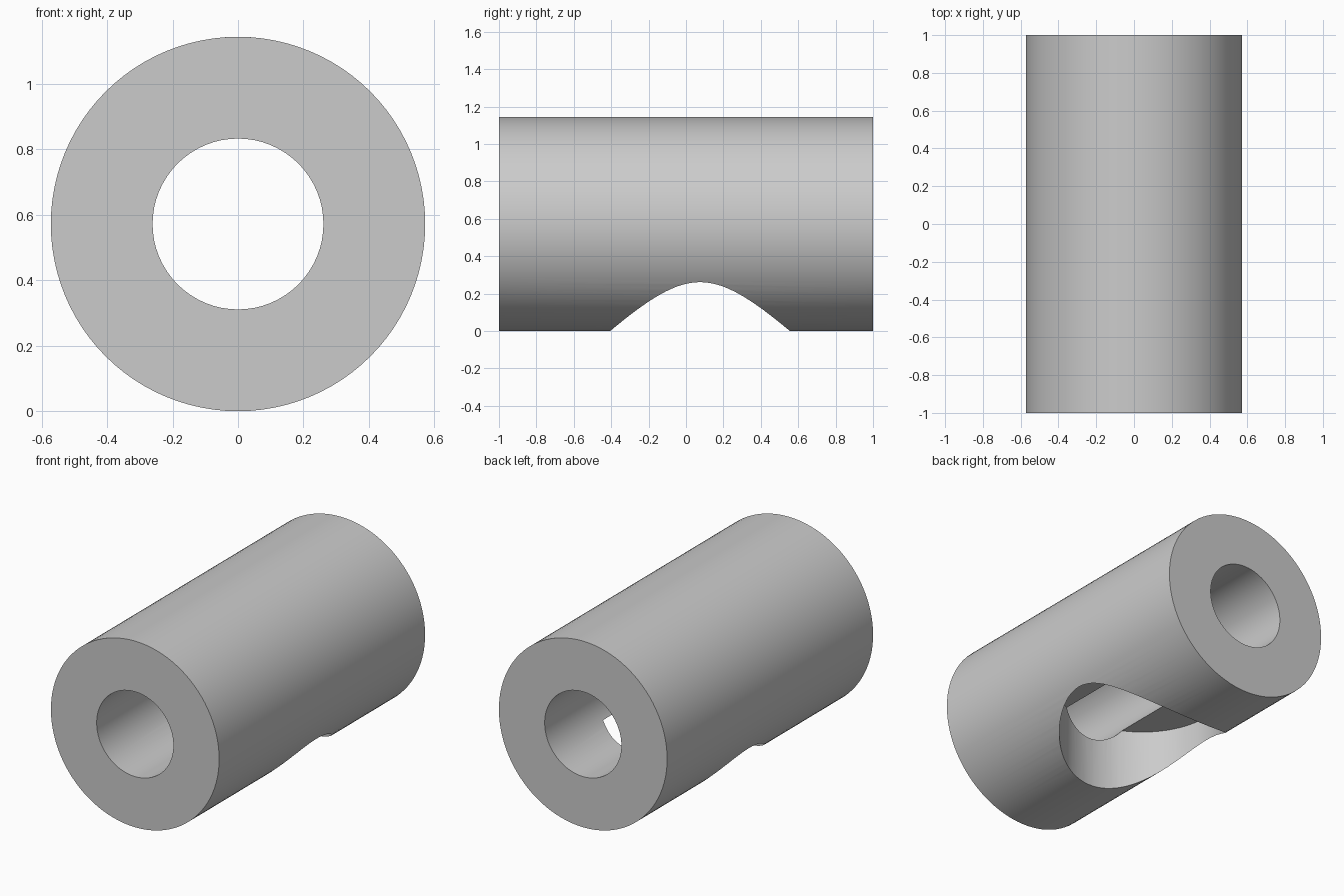
import bpy
import math

if "Cube" in bpy.data.objects:
    bpy.data.objects.remove(bpy.data.objects["Cube"], do_unlink=True)

RADIUS = 0.572        # outer radius, also the height of the axis
BORE = 0.261          # radius of the bore along the axis
POCKET = 0.48         # radius of the round pocket in the underside
POCKET_Y = 0.075
POCKET_TOP = 0.415    # flat ceiling of the pocket

grey = bpy.data.materials.new("plain grey")
grey.use_nodes = True
colour = (0.6, 0.6, 0.6, 1)
grey.diffuse_color = colour
grey.node_tree.nodes["Principled BSDF"].inputs["Base Color"].default_value = colour


def cylinder(name, radius, length, centre, sides, along_y=False):
    tilt = math.pi / 2 if along_y else 0
    bpy.ops.mesh.primitive_cylinder_add(vertices=sides, radius=radius, depth=length,
                                        location=centre, rotation=(tilt, 0, 0))
    obj = bpy.context.object
    obj.name = name
    obj.data.materials.append(grey)
    return obj


def cut(target, cutter):
    cutter.hide_render = True
    mod = target.modifiers.new(cutter.name, "BOOLEAN")
    mod.operation = "DIFFERENCE"
    mod.solver = "EXACT"
    mod.object = cutter
    bpy.context.view_layer.objects.active = target
    bpy.ops.object.modifier_apply(modifier=mod.name)
    bpy.data.objects.remove(cutter, do_unlink=True)


# Thick tube lying front to back
tube = cylinder("tube_body", RADIUS, 2, (0, 0, RADIUS), 96, along_y=True)

# Bore running the full length
cut(tube, cylinder("bore_cutter", BORE, 2.4, (0, 0, RADIUS), 64, along_y=True))

# Flat-ended round pocket from below, breaking into the bore
depth = POCKET_TOP + 0.2
cut(tube, cylinder("pocket_cutter", POCKET, depth,
                   (0, POCKET_Y, POCKET_TOP - depth / 2), 96))

# Smooth walls with crisp rims
bpy.ops.object.select_all(action="DESELECT")
tube.select_set(True)
bpy.context.view_layer.objects.active = tube
bpy.ops.object.shade_smooth_by_angle(angle=math.radians(30))
